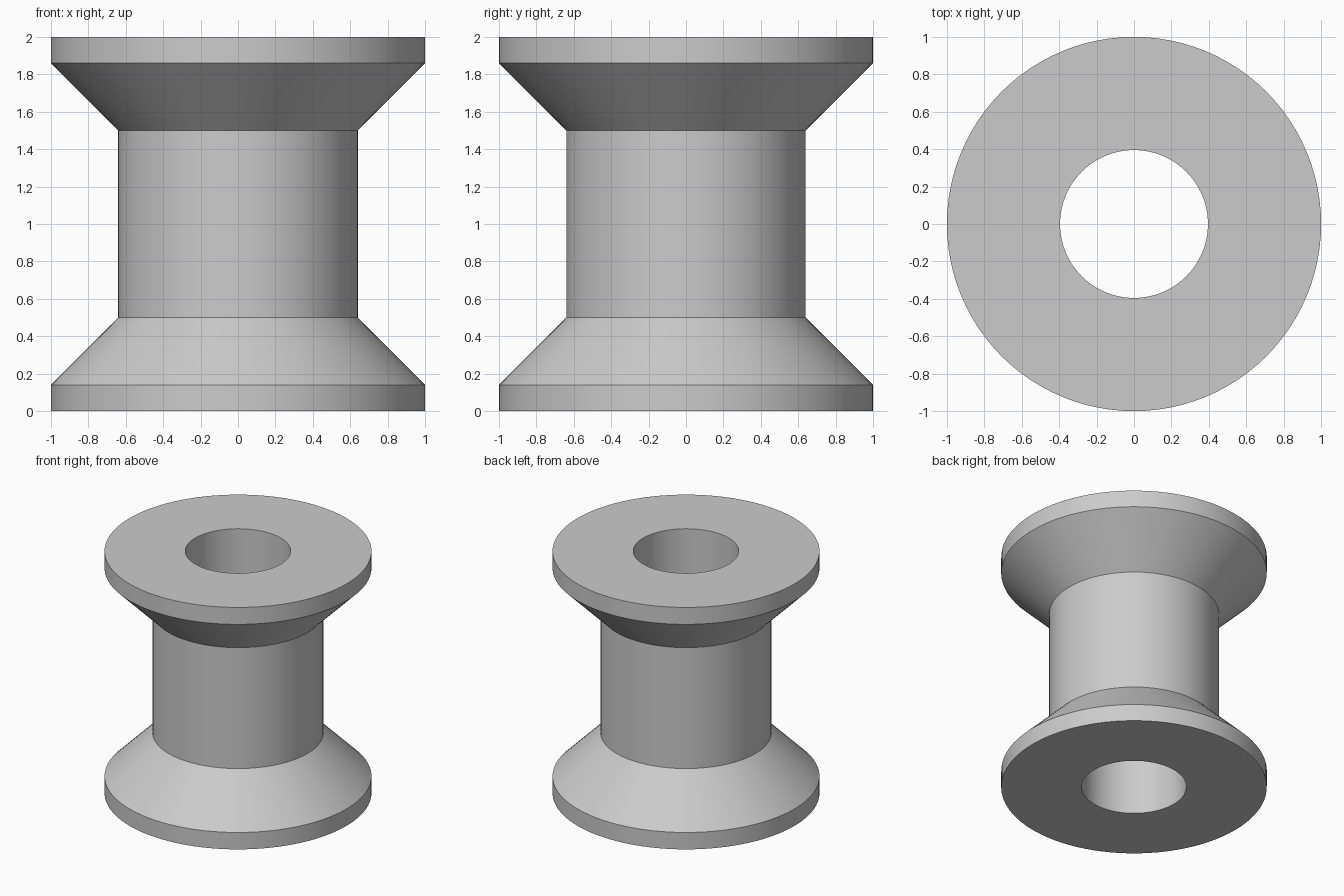
import bpy, bmesh, math
from mathutils import Vector

cube = bpy.data.objects.get("Cube")
if cube:
    bpy.data.objects.remove(cube, do_unlink=True)

SEGMENTS = 96
BORE, CORE, RIM = 0.395, 0.64, 1.0
RIM_TOP, CONE_TOP, HEIGHT = 0.14, 0.5, 2.0

grey = bpy.data.materials.new("plain grey")
grey.use_nodes = True
colour = (0.6, 0.6, 0.6, 1)
grey.diffuse_color = colour
grey.node_tree.nodes["Principled BSDF"].inputs["Base Color"].default_value = colour

# Half profile of the lower flange, mirrored for the upper one
lower = [(BORE, 0), (RIM, 0), (RIM, RIM_TOP), (CORE, CONE_TOP)]
profile = lower + [(r, HEIGHT - z) for r, z in reversed(lower)]

# Spool turned around the z axis, with a bore right through
bm = bmesh.new()
verts = [bm.verts.new((r, 0, z)) for r, z in profile]
edges = [bm.edges.new((v, verts[(i + 1) % len(verts)])) for i, v in enumerate(verts)]
bmesh.ops.spin(bm, geom=verts + edges, cent=Vector(), axis=Vector((0, 0, 1)),
               angle=math.tau, steps=SEGMENTS, use_merge=True)
bmesh.ops.remove_doubles(bm, verts=bm.verts, dist=0.0001)
bmesh.ops.recalc_face_normals(bm, faces=bm.faces)

mesh = bpy.data.meshes.new("spool")
bm.to_mesh(mesh)
bm.free()
mesh.materials.append(grey)
spool = bpy.data.objects.new("spool", mesh)
bpy.context.collection.objects.link(spool)

# Round walls smooth, rims crisp
bpy.ops.object.select_all(action='DESELECT')
spool.select_set(True)
bpy.context.view_layer.objects.active = spool
bpy.ops.object.shade_smooth_by_angle(angle=math.radians(30))
